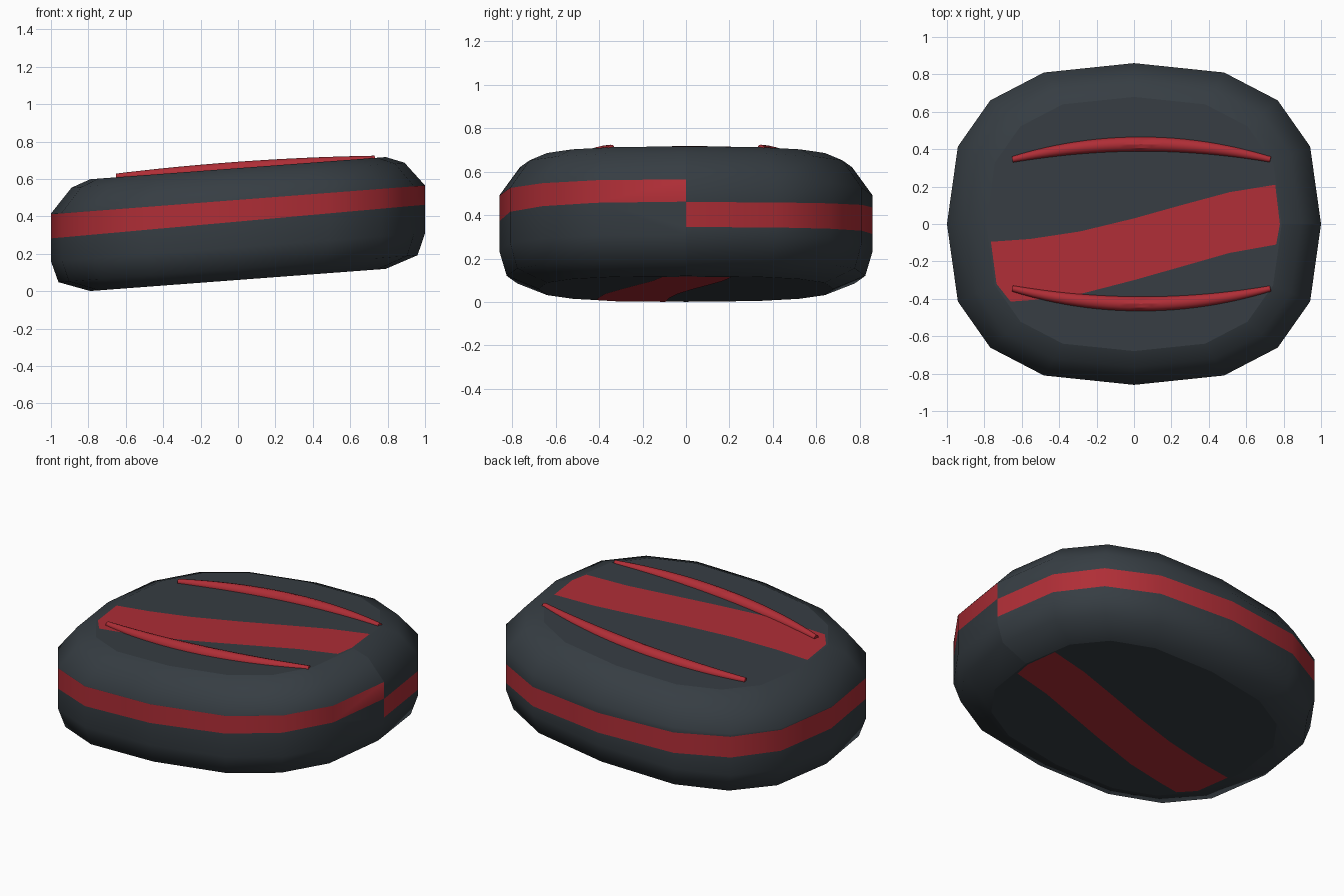
import bpy
import bmesh
from math import cos, sin, pi, copysign
from mathutils import Vector

if "Cube" in bpy.data.objects:
    bpy.data.objects.remove(bpy.data.objects["Cube"], do_unlink=True)

SLOPE = 0.075      # whole body is sheared upward toward +x
TOP, BOTTOM = 0.6575, 0.06


def make_material(name, rgb):
    mat = bpy.data.materials.new(name)
    mat.use_nodes = True
    mat.diffuse_color = (*rgb, 1)
    mat.node_tree.nodes["Principled BSDF"].inputs["Base Color"].default_value = (*rgb, 1)
    return mat


slate = make_material("dark_slate", (0.037, 0.047, 0.056))
red = make_material("deep_red", (0.43, 0.027, 0.037))


def add_mesh(name, bm, mats):
    mesh = bpy.data.meshes.new(name)
    bm.to_mesh(mesh)
    bm.free()
    for m in mats:
        mesh.materials.append(m)
    obj = bpy.data.objects.new(name, mesh)
    bpy.context.collection.objects.link(obj)
    return obj


def rounded(v):
    return copysign(abs(v) ** 0.76, v) if abs(v) > 1e-6 else 0.0


# Body: rounded-square rings stacked along a profile of (scale, height)
profile = [(0.79, BOTTOM), (0.96, 0.12), (1, 0.235), (1, 0.49), (0.89, 0.62), (0.79, TOP)]
SIDES = 16
bm = bmesh.new()
rings = []
for r, z in profile:
    ring = []
    for i in range(SIDES):
        a = 2 * pi * i / SIDES
        x, y = r * rounded(cos(a)), 0.86 * r * rounded(sin(a))
        ring.append(bm.verts.new((x, y, z + SLOPE * x)))
    rings.append(ring)
walls = []
for k, (lo, hi) in enumerate(zip(rings, rings[1:])):
    for i in range(SIDES):
        j = (i + 1) % SIDES
        f = bm.faces.new((lo[i], lo[j], hi[j], hi[i]))
        f.smooth = True
        if k == 2:
            walls.append(f)
caps = [bm.faces.new(rings[-1]), bm.faces.new(rings[0][::-1])]

# Side band: each half is cut by two sloped planes, z = height + slope * x
bands = {-1: ((0.372, 0.09), (0.488, 0.077)), 1: ((0.3125, 0.0325), (0.435, 0.025))}
for side, planes in bands.items():
    for height, slope in planes:
        faces = [f for f in bm.faces if f not in caps
                 and f.calc_center_median().y * side > 0
                 and all(abs(v.co.z - SLOPE * v.co.x - 0.3625) < 0.14 for v in f.verts)]
        geom = set(faces)
        for f in faces:
            geom.update(f.edges)
            geom.update(f.verts)
        bmesh.ops.bisect_plane(bm, geom=list(geom), dist=1e-5,
                               plane_co=(0, 0, height), plane_no=(-slope, 0, 1))
for f in bm.faces:
    c = f.calc_center_median()
    if f in caps:
        continue
    (h0, s0), (h1, s1) = bands[1 if c.y > 0 else -1]
    if h0 + s0 * c.x < c.z < h1 + s1 * c.x:
        f.material_index = 1

# Crisp cap rims and a crisp seam at the +x end
for e in bm.edges:
    on_cap = any(f in caps for f in e.link_faces)
    on_seam = all(abs(v.co.y) < 1e-4 and v.co.x > 0.5 for v in e.verts)
    if on_cap or on_seam:
        e.smooth = False
add_mesh("body", bm, [slate, red])

# Curved stripes painted on the top and bottom
upper = [(-0.765, -0.095), (-0.555, -0.08), (-0.29, -0.04), (0, 0.03),
         (0.25, 0.1), (0.51, 0.17), (0.755, 0.21)]
lower = [(0.78, 0), (0.76, -0.11), (0.51, -0.155), (0.3, -0.215), (0, -0.3),
         (-0.29, -0.375), (-0.53, -0.405), (-0.66, -0.415), (-0.735, -0.32)]
for name, base, lift in (("top_stripe", TOP, 0.002), ("bottom_stripe", BOTTOM, -0.002)):
    bm = bmesh.new()
    face = bm.faces.new([bm.verts.new((x, y, base + lift + SLOPE * x)) for x, y in upper + lower])
    face.normal_update()
    if face.normal.z * lift < 0:
        face.normal_flip()
    add_mesh(name, bm, [red])

# Tapered, bowed ridges along the top
for name, side in (("front_ridge", -1), ("back_ridge", 1)):
    curve = bpy.data.curves.new(name, "CURVE")
    curve.dimensions = "3D"
    curve.bevel_depth = 0.04
    curve.bevel_resolution = 4
    curve.use_fill_caps = True
    spline = curve.splines.new("POLY")
    count = 25
    spline.points.add(count - 1)
    for i, p in enumerate(spline.points):
        t = 2 * i / (count - 1) - 1
        bow = 1 - t * t
        x = 0.04 + 0.69 * t
        p.co = (x, side * (0.345 + 0.082 * bow), TOP + SLOPE * x - 0.006 * bow - 0.004 * t, 1)
        p.radius = 0.4 + 0.6 * bow
    temp = bpy.data.objects.new(name + "_path", curve)
    bpy.context.collection.objects.link(temp)
    bpy.context.view_layer.update()
    mesh = bpy.data.meshes.new_from_object(temp.evaluated_get(bpy.context.evaluated_depsgraph_get()))
    bpy.data.objects.remove(temp, do_unlink=True)
    mesh.name = name
    mesh.materials.clear()
    mesh.materials.append(red)
    ridge = bpy.data.objects.new(name, mesh)
    bpy.context.collection.objects.link(ridge)
    bpy.ops.object.select_all(action="DESELECT")
    ridge.select_set(True)
    bpy.context.view_layer.objects.active = ridge
    bpy.ops.object.shade_smooth_by_angle()
